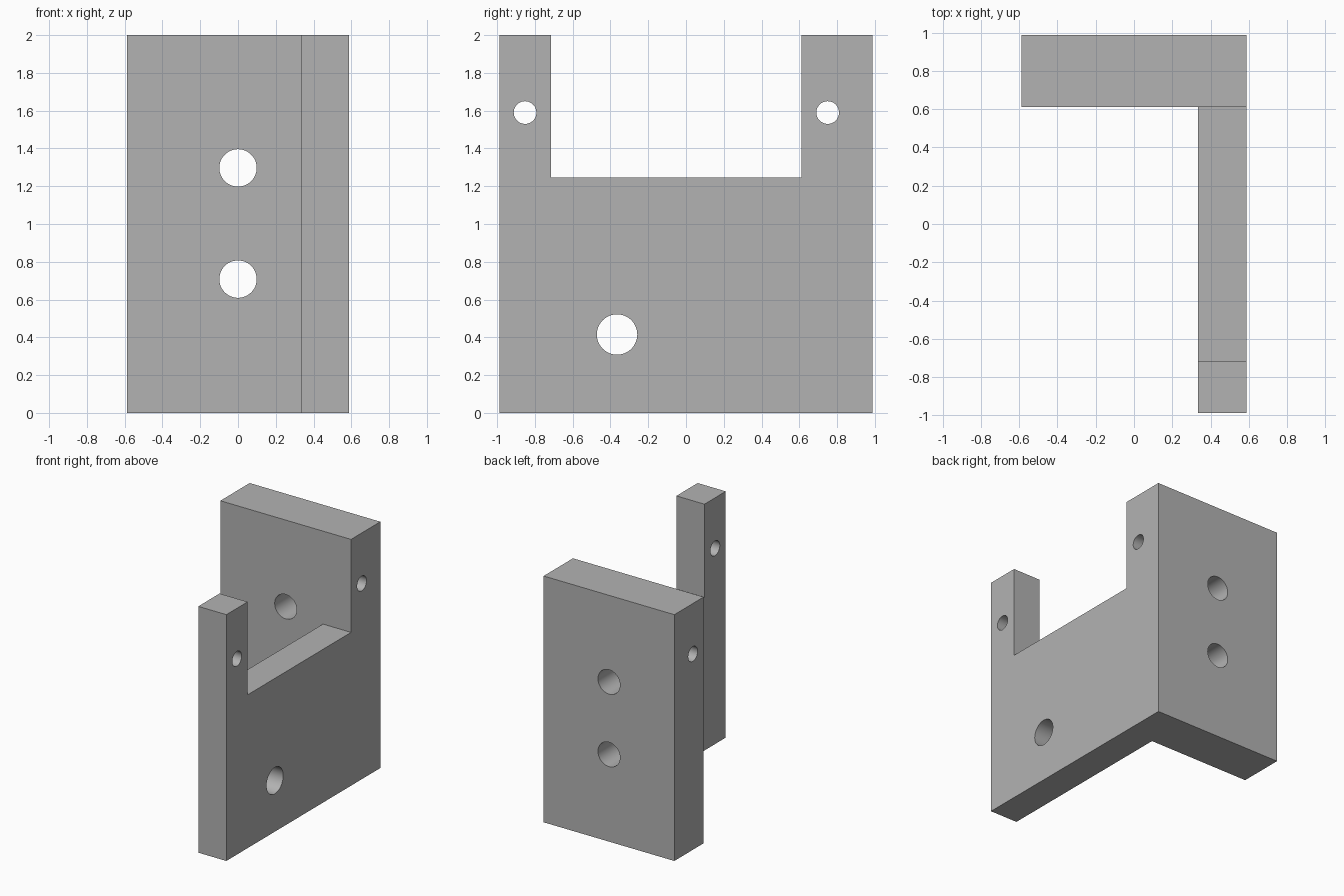
import bpy, bmesh, math
from mathutils import Matrix

cube = bpy.data.objects.get("Cube")
if cube:
    bpy.data.objects.remove(cube, do_unlink=True)

grey = bpy.data.materials.new("plain grey")
grey.use_nodes = True
grey.diffuse_color = (0.45, 0.45, 0.45, 1)
grey.node_tree.nodes["Principled BSDF"].inputs["Base Color"].default_value = grey.diffuse_color

# Overall sizes
X, Y, H = 0.587, 0.988, 2.0
ARM_X, PLATE_Y = 0.335, 0.612
NOTCH_Y, NOTCH_Z = -0.715, 1.245


def make_object(name, bm):
    bmesh.ops.recalc_face_normals(bm, faces=bm.faces)
    mesh = bpy.data.meshes.new(name)
    bm.to_mesh(mesh)
    bm.free()
    mesh.materials.append(grey)
    obj = bpy.data.objects.new(name, mesh)
    bpy.context.collection.objects.link(obj)
    return obj


def prism(name, outline, z0, z1):
    bm = bmesh.new()
    face = bm.faces.new([bm.verts.new((x, y, z0)) for x, y in outline])
    top = bmesh.ops.extrude_face_region(bm, geom=[face])["geom"]
    verts = [v for v in top if isinstance(v, bmesh.types.BMVert)]
    bmesh.ops.translate(bm, verts=verts, vec=(0, 0, z1 - z0))
    return make_object(name, bm)


def drill(name, axis, centre, radius):
    bm = bmesh.new()
    turn = Matrix.Rotation(math.pi / 2, 4, "Y" if axis == "X" else "X")
    bmesh.ops.create_cone(bm, cap_ends=True, segments=48, radius1=radius, radius2=radius,
                          depth=3, matrix=Matrix.Translation(centre) @ turn)
    return make_object(name, bm)


# L-shaped bracket: wide back plate and thinner side arm
bracket = prism("angle_bracket", [(-X, PLATE_Y), (ARM_X, PLATE_Y), (ARM_X, -Y),
                                  (X, -Y), (X, Y), (-X, Y)], 0, H)

# Notch in the arm, then the bolt holes
cutters = [
    prism("notch_cutter", [(0.2, NOTCH_Y), (0.8, NOTCH_Y), (0.8, PLATE_Y), (0.2, PLATE_Y)],
          NOTCH_Z, H + 0.2),
    drill("front_post_hole", "X", (0, -0.852, 1.59), 0.06),
    drill("back_post_hole", "X", (0, 0.75, 1.59), 0.06),
    drill("arm_hole", "X", (0, -0.365, 0.415), 0.107),
    drill("upper_plate_hole", "Y", (0, 1, 1.297), 0.099),
    drill("lower_plate_hole", "Y", (0, 1, 0.708), 0.099),
]
for cutter in cutters:
    cutter.hide_render = True
    cutter.hide_viewport = True
    cut = bracket.modifiers.new(cutter.name, "BOOLEAN")
    cut.operation = "DIFFERENCE"
    cut.solver = "EXACT"
    cut.object = cutter

# Bake the cuts and drop the helpers
bpy.context.view_layer.update()
graph = bpy.context.evaluated_depsgraph_get()
baked = bpy.data.meshes.new_from_object(bracket.evaluated_get(graph))
bracket.modifiers.clear()
bracket.data = baked
for cutter in cutters:
    bpy.data.objects.remove(cutter, do_unlink=True)

# Smooth hole walls, sharp edges
bpy.ops.object.select_all(action="DESELECT")
bpy.context.view_layer.objects.active = bracket
bracket.select_set(True)
bpy.ops.object.shade_smooth_by_angle(angle=math.radians(30))
